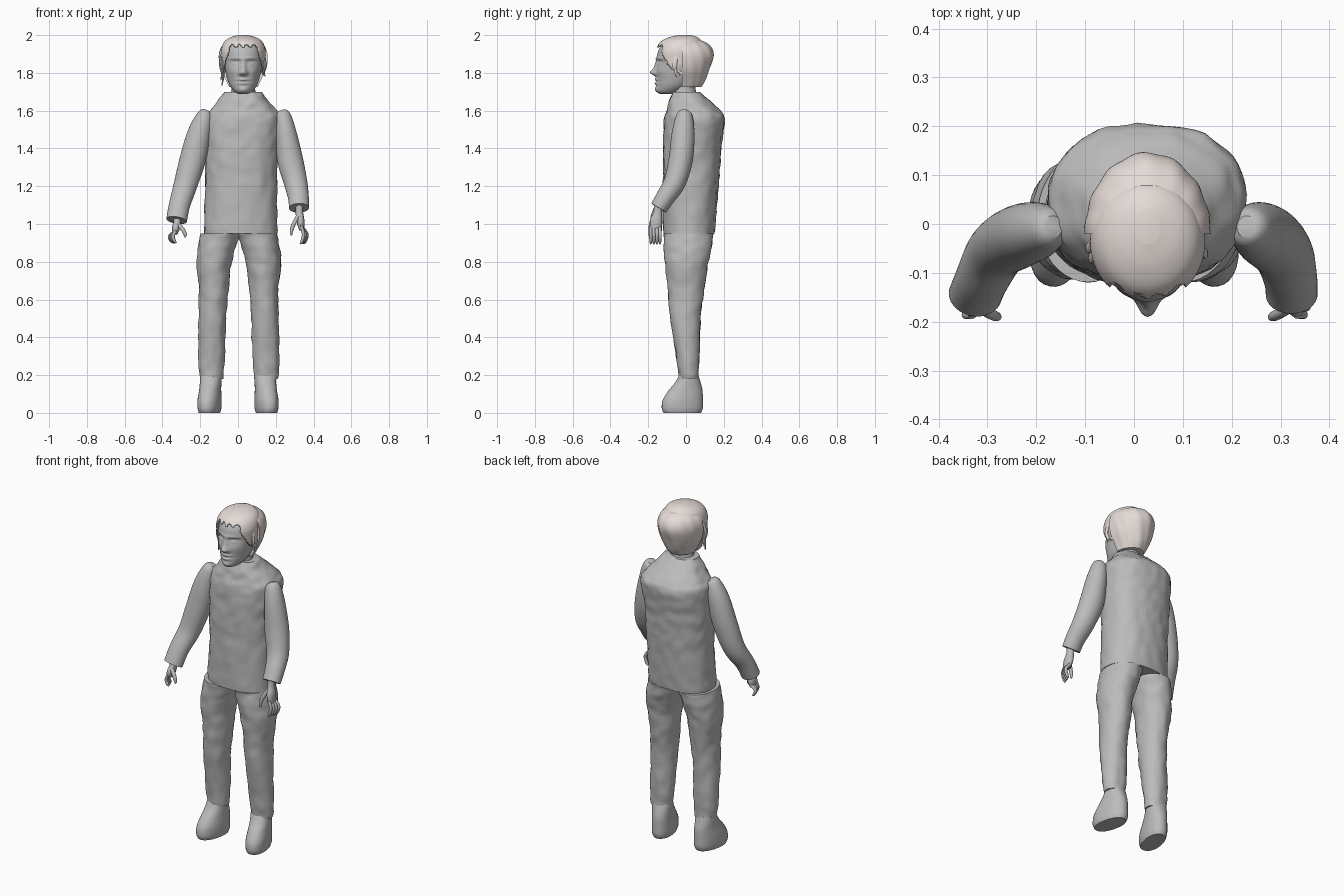
import bpy, bmesh, math
from mathutils import Vector, noise

if "Cube" in bpy.data.objects:
    bpy.data.objects.remove(bpy.data.objects["Cube"])


def material(name, rgb):
    m = bpy.data.materials.new(name)
    m.use_nodes = True
    m.diffuse_color = (*rgb, 1)
    m.node_tree.nodes["Principled BSDF"].inputs["Base Color"].default_value = (*rgb, 1)
    return m


GREY = material("plain grey", (0.5, 0.5, 0.5))
HAIR = material("pale hair", (0.78, 0.71, 0.68))


def finish(name, bm, mat, angle=40):
    bmesh.ops.recalc_face_normals(bm, faces=bm.faces)
    mesh = bpy.data.meshes.new(name)
    bm.to_mesh(mesh)
    bm.free()
    mesh.materials.append(mat)
    ob = bpy.data.objects.new(name, mesh)
    bpy.context.collection.objects.link(ob)
    bpy.ops.object.select_all(action="DESELECT")
    ob.select_set(True)
    bpy.context.view_layer.objects.active = ob
    bpy.ops.object.shade_smooth_by_angle(angle=math.radians(angle))
    return ob


def spline(rings, steps):
    """Catmull-Rom interpolation of (x, y, z, rx, ry) rings."""
    out = []
    for i in range(len(rings) - 1):
        p = [rings[max(0, min(len(rings) - 1, i + k))] for k in (-1, 0, 1, 2)]
        for n in range(steps):
            t = n / steps
            out.append([b + t / 2 * (c - a + t * (2 * a - 5 * b + 4 * c - d + t * (3 * (b - c) + d - a)))
                        for a, b, c, d in zip(*p)])
    return out + [list(rings[-1])]


def tube(rings, steps=5, seg=32, flat=False, power=2.0, bump=0.0):
    """Skin elliptical rings; they lie level or follow the path."""
    bm = bmesh.new()
    rings = spline(rings, steps)
    pts = [Vector(r[:3]) for r in rings]
    loops = []
    for i, r in enumerate(rings):
        t = pts[min(i + 1, len(pts) - 1)] - pts[max(i - 1, 0)]
        t = Vector((0, 0, 1)) if flat else t.normalized()
        u = Vector((1, 0, 0))
        u = (u - t * u.dot(t)).normalized()
        v = t.cross(u)
        loop = []
        for k in range(seg):
            a = math.tau * k / seg
            c, s = math.cos(a), math.sin(a)
            f = (abs(c) ** power + abs(s) ** power) ** (-1 / power)
            co = pts[i] + (u * c * r[3] + v * s * r[4]) * f
            if bump and 0 < i < len(rings) - 1:
                co += (u * c + v * s) * noise.noise(co * 22) * bump
            loop.append(bm.verts.new(co))
        loops.append(loop)
    for lo, hi in zip(loops, loops[1:]):
        for k in range(seg):
            n = (k + 1) % seg
            bm.faces.new((lo[k], lo[n], hi[n], hi[k]))
    bm.faces.new(loops[0][::-1])
    bm.faces.new(loops[-1])
    return bm


# Jacket body with sloping shoulders
finish("torso", tube([
    (.015, .015, .95, .195, .135), (.017, .025, 1.2, .19, .147),
    (.02, .032, 1.4, .195, .154), (.028, .045, 1.55, .202, .16),
    (.028, .04, 1.6, .178, .143), (.026, .02, 1.65, .135, .11),
    (.025, 0, 1.7, .098, .07)], 8, 64, True, 2.3, .007), GREY)

# Trousers and shoes
LEG = [(.14, .015, .18, .062, .052), (.14, .01, .3, .071, .062),
       (.135, -.003, .5, .073, .08), (.128, 0, .65, .077, .096),
       (.128, .003, .78, .092, .112), (.112, .01, .88, .1, .127),
       (.094, .013, .95, .104, .132)]
SHOE = [(0, -.02, 0, .053, .1), (0, -.02, .025, .059, .11),
        (0, -.017, .07, .06, .107), (0, -.002, .12, .056, .09),
        (0, .01, .16, .056, .068), (0, .015, .2, .057, .05)]
for side, s, shift in (("right", -1, 0), ("left", 1, .008)):
    finish(side + "_trouser_leg", tube(
        [(s * x + shift, *rest) for x, *rest in LEG], 6, 40, True, 2, .006), GREY)
    shoe = finish(side + "_shoe", tube(SHOE, 5, 32, True, 2.2), GREY)
    shoe.location.x = s * .147
    shoe.rotation_euler.z = s * .2

# Sleeves, each with its own slight pose
SLEEVES = {
    "right": [(-.165, -.005, 1.6, .02, .022), (-.175, -.008, 1.575, .042, .043),
              (-.205, -.015, 1.48, .062, .06), (-.24, -.028, 1.34, .069, .064),
              (-.28, -.055, 1.2, .062, .058), (-.31, -.11, 1.1, .056, .05),
              (-.325, -.145, 1.02, .055, .048)],
    "left": [(.23, -.005, 1.6, .02, .022), (.237, -.008, 1.575, .042, .043),
             (.254, -.015, 1.48, .056, .06), (.276, -.028, 1.34, .068, .064),
             (.305, -.06, 1.22, .062, .058), (.32, -.11, 1.14, .055, .05),
             (.323, -.145, 1.085, .053, .046)]}
for side, rings in SLEEVES.items():
    finish(side + "_sleeve", tube(rings, 6, 32), GREY)

# Hands: palm, four curled fingers and a thumb
for side, s, base, k in (("right", -1, Vector((-.322, -.15, 1.03)), 1.0),
                         ("left", 1, Vector((.325, -.15, 1.09)), 1.5)):
    def part(name, rings):
        finish(side + name, tube([(base.x + s * x, base.y + y, base.z + z * k, a, b)
                                  for x, y, z, a, b in rings], 4, 14), GREY)

    part("_palm", [(0, .005, .02, .02, .022), (0, 0, -.02, .02, .024),
                   (.006, -.008, -.05, .021, .033), (.012, -.012, -.082, .013, .03)])
    for i in range(4):
        y = -.012 + (i - 1.5) * .016
        x = .006 * i
        part(f"_finger_{i + 1}", [(.01, y, -.07, .009, .009), (.022 + x, y, -.095, .009, .009),
                                  (.014 + x, y, -.12, .008, .008), (.004 + x, y, -.13, .004, .004)])
    part("_thumb", [(-.005, -.02, -.03, .011, .011), (-.03, -.035, -.06, .011, .011),
                    (-.042, -.04, -.085, .009, .009), (-.042, -.042, -.1, .004, .004)])

# Neck and head
CX = .028
finish("neck", tube([(CX, 0, 1.66, .075, .065), (CX, -.01, 1.72, .062, .06),
                     (CX, -.01, 1.8, .065, .06)], 4, 32, True), GREY)


def span(z, front, back, rx):
    return (CX, (front + back) / 2, z, rx, (back - front) / 2)


head = tube([span(1.688, -.135, -.075, .022), span(1.7, -.152, -.03, .046),
             span(1.73, -.156, .02, .07), span(1.77, -.155, .05, .085),
             span(1.82, -.155, .07, .096), span(1.87, -.155, .08, .101),
             span(1.92, -.145, .08, .1), span(1.96, -.115, .06, .083),
             span(1.985, -.07, .03, .048)], 10, 96, True)
# Facial features: offset, height, push, width, tallness
FEATURES = [(0, 1.83, .014, .011, .026), (0, 1.802, .026, .013, .012),
            (.042, 1.855, -.014, .02, .012), (.042, 1.849, .009, .012, .007),
            (.04, 1.876, .006, .026, .006), (.015, 1.797, .01, .007, .007),
            (0, 1.764, .01, .02, .006), (0, 1.745, .01, .017, .006),
            (0, 1.755, -.007, .024, .003), (0, 1.712, .009, .02, .012),
            (.055, 1.805, .006, .02, .02)]
for v in head.verts:
    front = max(0, min(1, (-.06 - v.co.y) / .05))
    for x, z, push, w, h in FEATURES:
        for s in ((-1, 1) if x else (1,)):
            d = ((v.co.x - CX - s * x) / w) ** 2 + ((v.co.z - z) / h) ** 2
            v.co.y -= front * push * math.exp(-d / 2)
finish("head", head, GREY, 60)
for side, s in (("right", -1), ("left", 1)):
    ear = bmesh.new()
    bmesh.ops.create_uvsphere(ear, u_segments=16, v_segments=10, radius=1)
    for v in ear.verts:
        v.co = Vector((CX + s * .102, -.025, 1.835)) + v.co * Vector((.014, .022, .034))
    finish(side + "_ear", ear, GREY)

# Back hair: half dome with a straight front edge and shallow locks
back = tube([(CX, -.02, 1.725, .075, .1), (CX, -.02, 1.76, .092, .122),
             (CX, -.02, 1.82, .12, .145), (CX, -.02, 1.89, .129, .166),
             (CX, -.02, 1.94, .115, .15), (CX, -.02, 1.97, .08, .105),
             (CX, -.02, 1.985, .025, .035)], 7, 72, True)
for v in back.verts:
    a = math.atan2(v.co.y + .02, v.co.x - CX)
    f = 1 + .012 * math.sin(a * 14 + v.co.z * 25)
    v.co.x = CX + (v.co.x - CX) * f
    v.co.y = -.02 + (v.co.y + .02) * f
cut = bmesh.ops.bisect_plane(back, geom=back.verts[:] + back.edges[:] + back.faces[:],
                             plane_co=(0, -.02, 0), plane_no=(0, -1, 0), clear_outer=True)
bmesh.ops.holes_fill(back, edges=[e for e in back.edges if e.is_boundary])
finish("back_hair", back, HAIR)

# Top hair: thin cap with a ragged hairline falling at the temples
cap = tube([span(1.79, -.155, .08, .102), span(1.87, -.158, .085, .11),
            span(1.92, -.154, .085, .112), span(1.96, -.132, .08, .098),
            span(1.983, -.09, .06, .068), span(1.995, -.04, .03, .025)], 10, 96, True)
doomed = []
for f in cap.faces:
    c = f.calc_center_median()
    line = 1.942 - max(0, abs(c.x - CX) - .07) * 4 + .009 * math.sin(c.x * 170)
    if c.y < -.035 and c.z < line:
        doomed.append(f)
    elif len(f.verts) > 4 and c.z < 1.9:
        doomed.append(f)
bmesh.ops.delete(cap, geom=doomed, context="FACES")
top_hair = finish("top_hair", cap, HAIR)
shell = top_hair.modifiers.new("thickness", "SOLIDIFY")
shell.thickness = .005
shell.offset = 1

# Loose strands beside the face
for n, (x, y, low) in enumerate([(-.078, -.06, 1.73), (-.084, -.04, 1.76), (.136, -.05, 1.78)]):
    out = -.008 if x < 0 else .008
    finish(f"loose_strand_{n + 1}", tube([
        (x, y, 1.9, .007, .012), (x + out, y - .01, 1.84, .008, .012),
        (x, y - .005, (low + 1.84) / 2, .006, .009), (x + out, y, low, .002, .003)], 4, 10), HAIR)
